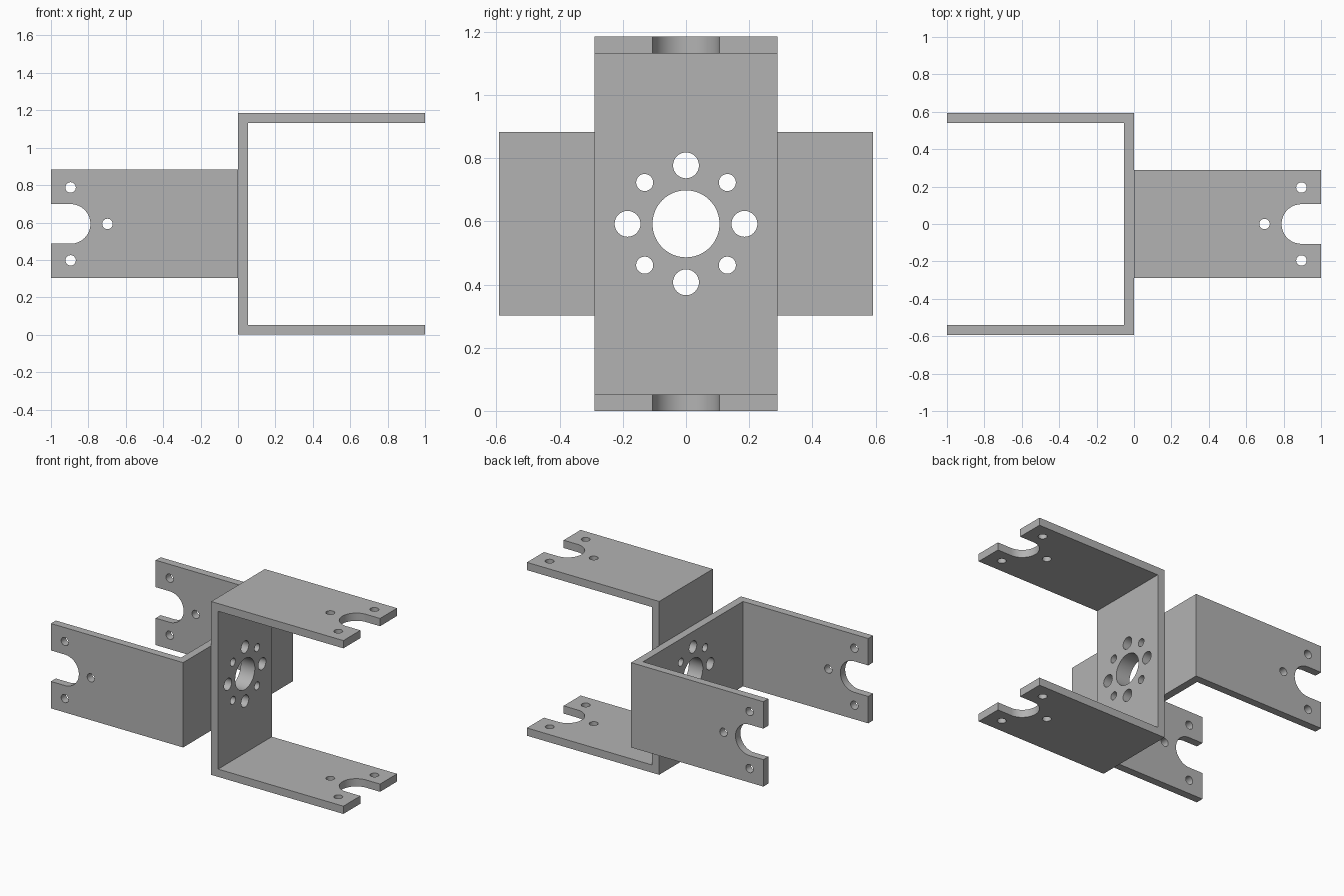
import bpy
import bmesh
from math import sin, cos, pi, radians
from mathutils import Matrix, Vector

cube = bpy.data.objects.get("Cube")
if cube:
    bpy.data.objects.remove(cube, do_unlink=True)

HALF_H = 0.5925    # half span across the arms
HALF_W = 0.29      # half width of the sheet
THICK = 0.053
LENGTH = 1.0
SLOT_X, SLOT_R = 0.895, 0.106

grey = bpy.data.materials.new("plain grey metal")
grey.use_nodes = True
colour = (0.45, 0.45, 0.45, 1)
grey.diffuse_color = colour
grey.node_tree.nodes["Principled BSDF"].inputs["Base Color"].default_value = colour


def prism(bm, points, direction):
    """Closed solid swept from a flat outline."""
    face = bm.faces.new([bm.verts.new(p) for p in points])
    swept = bmesh.ops.extrude_face_region(bm, geom=[face], use_keep_orig=True)
    moved = [v for v in swept["geom"] if isinstance(v, bmesh.types.BMVert)]
    bmesh.ops.translate(bm, verts=moved, vec=Vector(direction))


def arc(cx, cy, r, start, end, steps):
    return [(cx + r * cos(start + (end - start) * i / steps),
             cy + r * sin(start + (end - start) * i / steps)) for i in range(steps + 1)]


def make_object(name, bm):
    bmesh.ops.recalc_face_normals(bm, faces=bm.faces[:])
    mesh = bpy.data.meshes.new(name)
    bm.to_mesh(mesh)
    bm.free()
    mesh.materials.append(grey)
    obj = bpy.data.objects.new(name, mesh)
    bpy.context.collection.objects.link(obj)
    return obj


def arm_hole(bm, outline):
    """Cut downwards through both arms."""
    prism(bm, [(x, y, -1) for x, y in outline], (0, 0, 2))


def wall_hole(bm, y, z, r, steps):
    """Cut along x through the wall."""
    prism(bm, [(-0.1, a, b) for a, b in arc(y, z, r, 0, 2 * pi, steps)[:-1]], (0.25, 0, 0))


def make_bracket(name):
    # U-shaped sheet
    bm = bmesh.new()
    inner = HALF_H - THICK
    profile = [(0, -HALF_H), (LENGTH, -HALF_H), (LENGTH, -inner), (THICK, -inner),
               (THICK, inner), (LENGTH, inner), (LENGTH, HALF_H), (0, HALF_H)]
    prism(bm, [(x, -HALF_W, z) for x, z in profile], (0, 2 * HALF_W, 0))
    bracket = make_object(name, bm)

    # open slot and three screw holes in the arms
    bm = bmesh.new()
    slot = arc(SLOT_X, 0, SLOT_R, pi / 2, 3 * pi / 2, 32)
    arm_hole(bm, slot + [(1.2, -SLOT_R), (1.2, SLOT_R)])
    for x, y in ((SLOT_X, 0.195), (SLOT_X, -0.195), (0.698, 0)):
        arm_hole(bm, arc(x, y, 0.028, 0, 2 * pi, 24)[:-1])

    # centre bore and ring of alternating holes in the wall
    wall_hole(bm, 0, 0, SLOT_R, 64)
    for i in range(8):
        a = i * pi / 4
        wall_hole(bm, 0.185 * cos(a), 0.185 * sin(a), 0.027 if i % 2 else 0.041, 32)
    cutter = make_object(name + "_cutter", bm)
    cutter.hide_render = True

    # apply the cuts, then drop the cutter
    cut = bracket.modifiers.new("holes", 'BOOLEAN')
    cut.operation = 'DIFFERENCE'
    cut.solver = 'EXACT'
    cut.object = cutter
    graph = bpy.context.evaluated_depsgraph_get()
    result = bpy.data.meshes.new_from_object(bracket.evaluated_get(graph))
    bracket.modifiers.clear()
    bracket.data = result
    result.name = name
    bpy.data.objects.remove(cutter, do_unlink=True)

    bpy.ops.object.select_all(action='DESELECT')
    bracket.select_set(True)
    bpy.context.view_layer.objects.active = bracket
    bpy.ops.object.shade_smooth_by_angle(angle=radians(30))
    return bracket


# two identical brackets back to back, one turned a quarter
lift = Matrix.Translation((0, 0, HALF_H))
make_bracket("upright_bracket").matrix_world = lift
make_bracket("sideways_bracket").matrix_world = lift @ Matrix.Rotation(pi, 4, Vector((0, 1, 1)).normalized())
